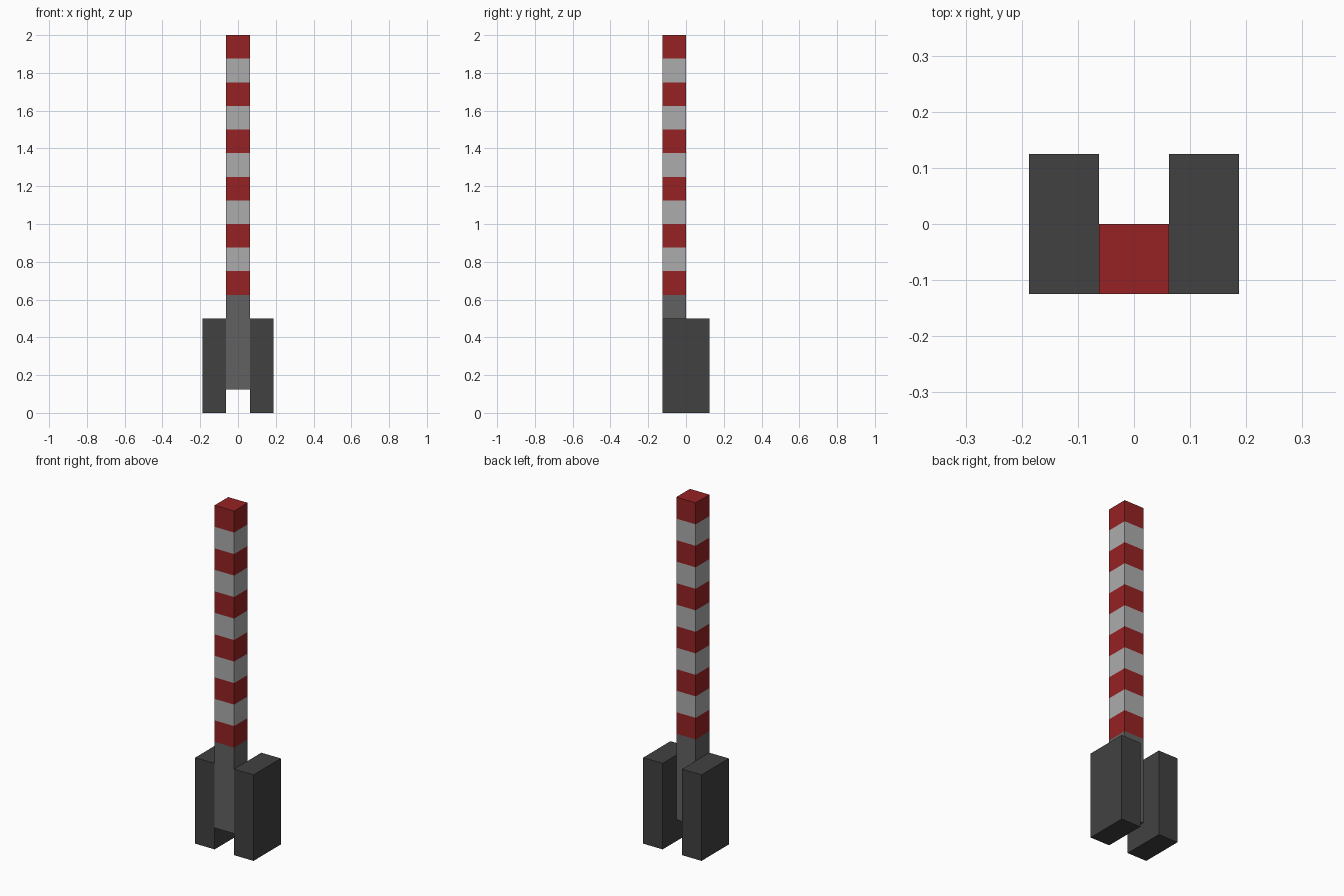
import bpy, bmesh
from mathutils import Matrix, Vector

if "Cube" in bpy.data.objects:
    bpy.data.objects.remove(bpy.data.objects["Cube"])

U = 0.125  # module: stripe height and post thickness


def material(name, rgb):
    m = bpy.data.materials.new(name)
    m.diffuse_color = (*rgb, 1.0)
    m.use_nodes = True
    m.node_tree.nodes["Principled BSDF"].inputs["Base Color"].default_value = m.diffuse_color
    return m


RED = material("red", (0.305, 0.016, 0.017))
PALE = material("pale_grey", (0.413, 0.413, 0.413))
GREY = material("mid_grey", (0.119, 0.119, 0.119))
DARK = material("dark_grey", (0.053, 0.053, 0.053))


def box(name, lo, hi, mats, cuts=(), rule=None):
    """Box between two corners, cut at heights, coloured by face height."""
    lo, hi = Vector(lo), Vector(hi)
    bm = bmesh.new()
    bmesh.ops.create_cube(bm, size=1, matrix=Matrix.Translation((lo + hi) / 2)
                          @ Matrix.Diagonal((*(hi - lo), 1)))
    for z in cuts:
        bmesh.ops.bisect_plane(bm, geom=bm.verts[:] + bm.edges[:] + bm.faces[:],
                               plane_co=(0, 0, z), plane_no=(0, 0, 1))
    if rule:
        for f in bm.faces:
            f.material_index = rule(f.calc_center_median().z)
    me = bpy.data.meshes.new(name)
    bm.to_mesh(me)
    bm.free()
    for m in mats:
        me.materials.append(m)
    ob = bpy.data.objects.new(name, me)
    bpy.context.collection.objects.link(ob)
    return ob


# Side blocks of the base
for side, x in (("left", -1.5 * U), ("right", 0.5 * U)):
    box(f"{side}_base_block", (x, -U, 0), (x + U, U, 4 * U), [DARK])


# Raised barrier arm: grey root, then alternating red and pale stripes
def stripe(z):
    if z < 5 * U:
        return 0
    return 1 + int(min(z, 1.99) / U - 5) % 2


box("barrier_arm", (-U / 2, -U, U), (U / 2, 0, 16 * U), [GREY, RED, PALE],
    cuts=[i * U for i in range(5, 16)], rule=stripe)
